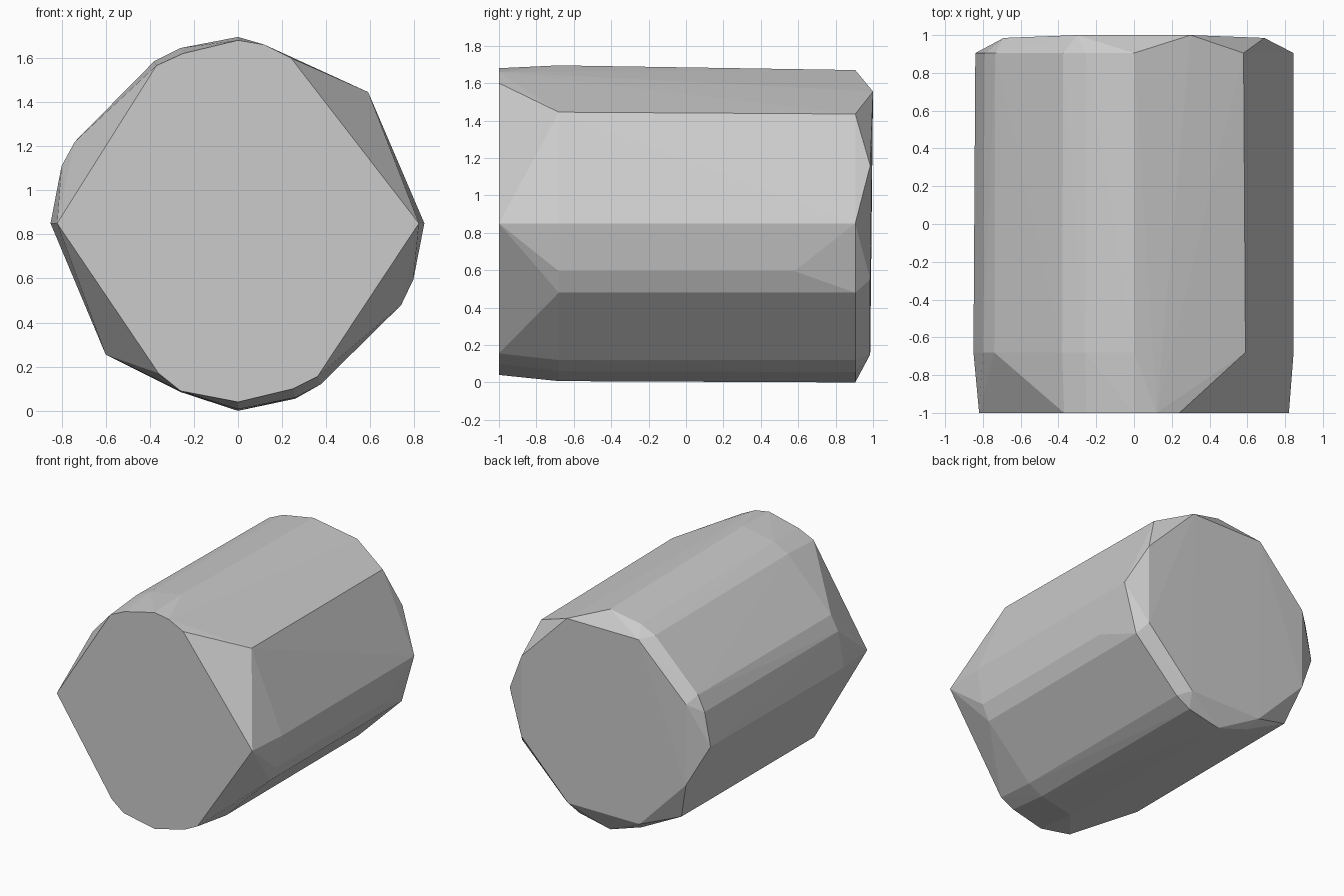
import bpy, bmesh

# Cross-section rings as (x, z) points, placed along y
front_face = [(-.82, .85), (-.37, 1.565), (-.25, 1.62), (0, 1.68), (.12, 1.66), (.24, 1.60),
              (.82, .85), (.36, .155), (.25, .10), (0, .04), (-.26, .09), (-.36, .17)]
front_rim = [(-.85, .85), (-.80, 1.11), (-.74, 1.22), (-.38, 1.585), (-.26, 1.645), (0, 1.695),
             (.59, 1.445), (.845, .85), (.795, .595), (.74, .48), (.375, .12), (.26, .06),
             (0, .007), (-.26, .09), (-.60, .255)]
back_rim = [(-.84, .85), (-.79, 1.10), (-.735, 1.215), (-.375, 1.57), (-.255, 1.625), (0, 1.67),
            (.58, 1.435), (.845, .85), (.74, .48), (.375, .12), (.26, .055),
            (0, 0), (-.26, .085), (-.595, .255)]
back_face = [(-.69, 1.16), (.69, 1.16), (.69, .55), (.30, .15), (-.30, .15), (-.69, .55)]

bm = bmesh.new()
for y, ring in ((-1, front_face), (-.68, front_rim), (.905, back_rim), (.985, back_face),
                (1, [(-.30, 1.555), (.30, 1.555)]), (.58, [(.795, .595)])):
    for x, z in ring:
        bm.verts.new((x, y, z))

# Faceted convex shell around the rings
res = bmesh.ops.convex_hull(bm, input=bm.verts[:])
unused = {g for g in res["geom_interior"] + res["geom_unused"] if isinstance(g, bmesh.types.BMVert)}
bmesh.ops.delete(bm, geom=list(unused), context='VERTS')
bmesh.ops.recalc_face_normals(bm, faces=bm.faces[:])

mesh = bpy.data.meshes.new("faceted_barrel")
bm.to_mesh(mesh)
bm.free()
barrel = bpy.data.objects.new("faceted_barrel", mesh)
bpy.context.collection.objects.link(barrel)
